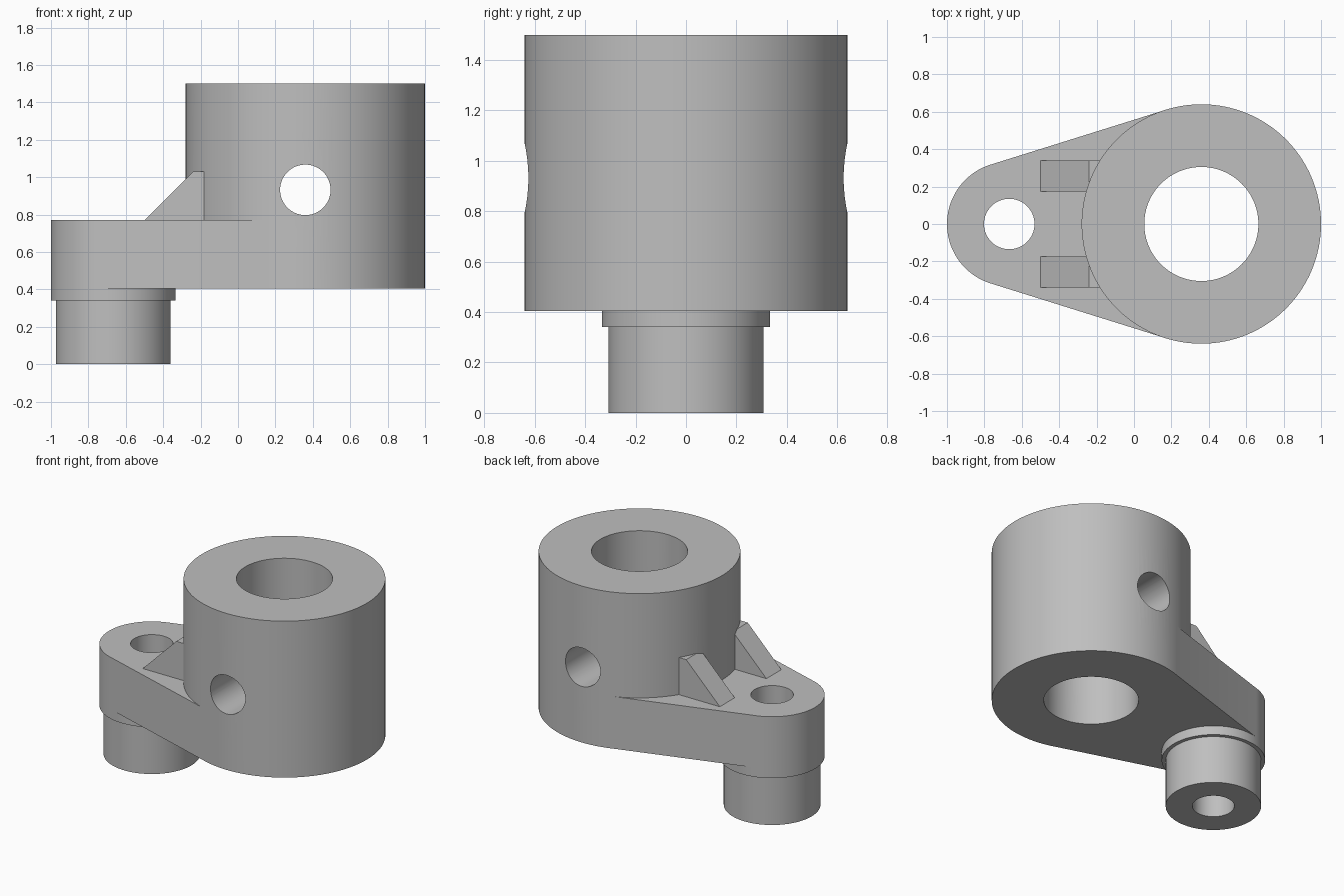
import bpy
import bmesh
from math import radians, sqrt
from mathutils import Matrix, Vector

default_cube = bpy.data.objects.get("Cube")
if default_cube:
    bpy.data.objects.remove(default_cube, do_unlink=True)

# Main dimensions
HUB_X, HUB_R, HUB_BORE = 0.36, 0.64, 0.305
PIN_X, BOSS_R, PIN_R, PIN_BORE = -0.667, 0.333, 0.307, 0.135
ARM_Z0, ARM_Z1, HUB_TOP, COLLAR_Z = 0.405, 0.77, 1.5, 0.34

grey = bpy.data.materials.new("plain grey")
grey.use_nodes = True
grey.diffuse_color = (0.52, 0.52, 0.52, 1)
grey.node_tree.nodes["Principled BSDF"].inputs["Base Color"].default_value = grey.diffuse_color


def make_object(name, bm):
    bmesh.ops.recalc_face_normals(bm, faces=bm.faces)
    mesh = bpy.data.meshes.new(name)
    bm.to_mesh(mesh)
    bm.free()
    mesh.materials.append(grey)
    obj = bpy.data.objects.new(name, mesh)
    bpy.context.collection.objects.link(obj)
    return obj


def cylinder(name, x, radius, z0, z1, segments=96):
    bm = bmesh.new()
    bmesh.ops.create_cone(bm, cap_ends=True, segments=segments, radius1=radius,
                          radius2=radius, depth=z1 - z0,
                          matrix=Matrix.Translation((x, 0, (z0 + z1) / 2)))
    return make_object(name, bm)


def prism(name, points, offset):
    bm = bmesh.new()
    face = bm.faces.new([bm.verts.new(p) for p in points])
    result = bmesh.ops.extrude_face_region(bm, geom=[face])
    verts = [v for v in result["geom"] if isinstance(v, bmesh.types.BMVert)]
    bmesh.ops.translate(bm, verts=verts, vec=Vector(offset))
    return make_object(name, bm)


def combine(target, tool, operation):
    tool.hide_render = True
    mod = target.modifiers.new(operation.lower(), "BOOLEAN")
    mod.operation, mod.solver, mod.object = operation, "EXACT", tool
    bpy.context.view_layer.objects.active = target
    bpy.ops.object.modifier_apply(modifier=mod.name)
    bpy.data.objects.remove(tool, do_unlink=True)


# Large hub
body = cylinder("pivot_bracket", HUB_X, HUB_R, ARM_Z0, HUB_TOP, 128)

# Tapered arm, tangent to the hub and the boss
sine = (HUB_R - BOSS_R) / (HUB_X - PIN_X)
cosine = sqrt(1 - sine * sine)
outline = []
for cx, r, side in ((HUB_X, HUB_R, -1), (HUB_X, HUB_R, 1),
                    (PIN_X, BOSS_R, 1), (PIN_X, BOSS_R, -1)):
    r *= 0.999
    outline.append((cx - r * sine, side * r * cosine, ARM_Z0))
arm = prism("arm", outline, (0, 0, ARM_Z1 - ARM_Z0))

# End boss with its collar, and the stepped pin below
boss = cylinder("boss", PIN_X, BOSS_R, COLLAR_Z, ARM_Z1)
pin = cylinder("pin", PIN_X, PIN_R, 0, COLLAR_Z + 0.2)
for part in (arm, boss, pin):
    combine(body, part, "UNION")

# Pair of sloped ribs against the hub
for y in (-0.34, 0.175):
    side = [(-0.5, y, ARM_Z1), (-0.24, y, 1.03), (-0.1, y, 1.03),
            (-0.1, y, 0.6), (-0.5, y, 0.6)]
    combine(body, prism("rib", side, (0, 0.165, 0)), "UNION")

# Bores through hub and pin
combine(body, cylinder("hub_bore", HUB_X, HUB_BORE, -1, 2), "DIFFERENCE")
combine(body, cylinder("pin_bore", PIN_X, PIN_BORE, -1, 2, 64), "DIFFERENCE")

# Cross hole from front to back
cross = cylinder("cross_hole", 0, PIN_BORE, -1, 1, 64)
cross.data.transform(Matrix.Translation((HUB_X, 0, 0.932)) @ Matrix.Rotation(radians(90), 4, "X"))
combine(body, cross, "DIFFERENCE")

# Smooth round walls, sharp edges
bpy.ops.object.select_all(action="DESELECT")
body.select_set(True)
bpy.context.view_layer.objects.active = body
bpy.ops.object.shade_smooth_by_angle(angle=radians(25))
